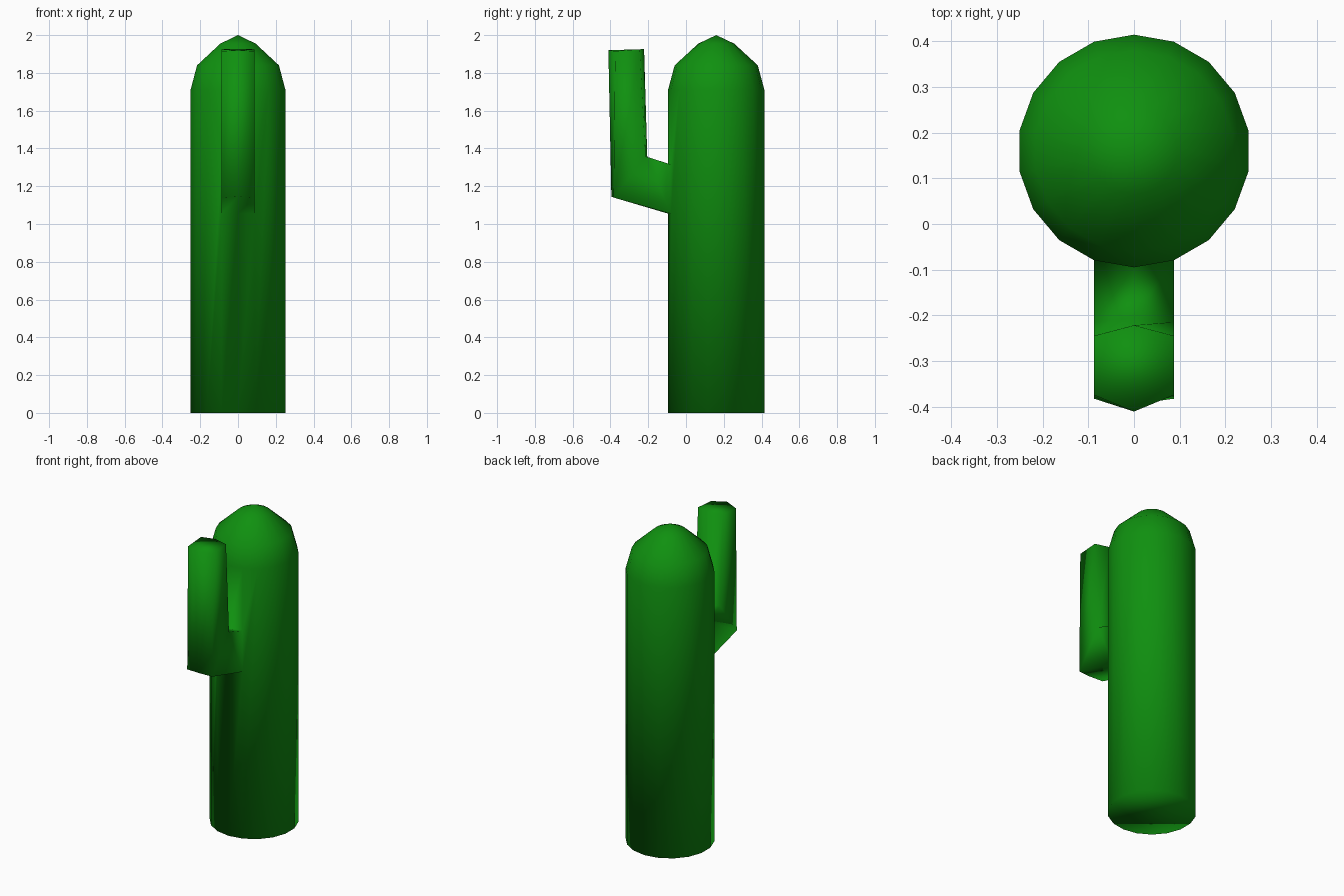
import bpy, bmesh
from math import sin, cos, pi

cube = bpy.data.objects.get("Cube")
if cube:
    bpy.data.objects.remove(cube)

SIDES = 18
CENTRE_Y = 0.16
RADIUS = 0.255
ARM_LOW, ARM_HIGH, SHOULDER = 1.055, 1.315, 1.71
bm = bmesh.new()


def trunk_point(i, radius, z):
    a = -pi / 2 + 2 * pi * i / SIDES
    return bm.verts.new((radius * cos(a), CENTRE_Y + radius * sin(a), z))


def bridge(lower, upper):
    n = len(lower)
    for i in range(n):
        j = (i + 1) % n
        bm.faces.new((lower[i], lower[j], upper[j], upper[i]))


# Trunk wall: the three front edges carry extra points where the arm grows out
front = (SIDES - 1, 0, 1)
edges = []
for i in range(SIDES):
    heights = (0, ARM_LOW, ARM_HIGH, SHOULDER) if i in front else (0, SHOULDER)
    edges.append([trunk_point(i, RADIUS, z) for z in heights])
for i in range(SIDES):
    a, b = edges[i], edges[(i + 1) % SIDES]
    if i in front[:2]:
        for k in (0, 2):
            bm.faces.new((a[k], b[k], b[k + 1], a[k + 1]))
    else:
        bm.faces.new(b + a[::-1])
bm.faces.new([e[0] for e in reversed(edges)])

# Rounded crown ending in a point
ring = [e[-1] for e in edges]
for radius, z in ((0.22, 1.84), (0.095, 1.955)):
    upper = [trunk_point(i, radius, z) for i in range(SIDES)]
    bridge(ring, upper)
    ring = upper
tip = bm.verts.new((0, CENTRE_Y, 2))
for i in range(SIDES):
    bm.faces.new((ring[i], ring[(i + 1) % SIDES], tip))

# Arm: six-sided, bends upward at the elbow
HALF = RADIUS * sin(2 * pi / SIDES)


def arm_ring(front_mid, front_side, back_mid, back_side):
    points = [(x, *p) for x, p in zip((-HALF, 0, HALF), (front_side, front_mid, front_side))]
    points += [(x, *p) for x, p in zip((HALF, 0, -HALF), (back_side, back_mid, back_side))]
    return [bm.verts.new(p) for p in points]


root = [edges[i][1] for i in front] + [edges[i][2] for i in reversed(front)]
elbow = arm_ring((-0.395, 1.145), (-0.383, 1.14), (-0.205, 1.355), (-0.215, 1.358))
top = arm_ring((-0.411, 1.92), (-0.375, 1.915), (-0.222, 1.926), (-0.245, 1.925))
bridge(root, elbow)
bridge(elbow, top)
bm.faces.new(top)

bmesh.ops.recalc_face_normals(bm, faces=bm.faces)
for face in bm.faces:
    face.smooth = True
mesh = bpy.data.meshes.new("cactus_trunk_and_arm")
bm.to_mesh(mesh)
bm.free()

# Plain green skin
green = bpy.data.materials.new("cactus_green")
green.use_nodes = True
colour = (0.005, 0.28, 0.005, 1)
green.diffuse_color = colour
for node in green.node_tree.nodes:
    if node.type == "BSDF_PRINCIPLED":
        node.inputs["Base Color"].default_value = colour
mesh.materials.append(green)
cactus = bpy.data.objects.new("cactus_trunk_and_arm", mesh)
bpy.context.collection.objects.link(cactus)
